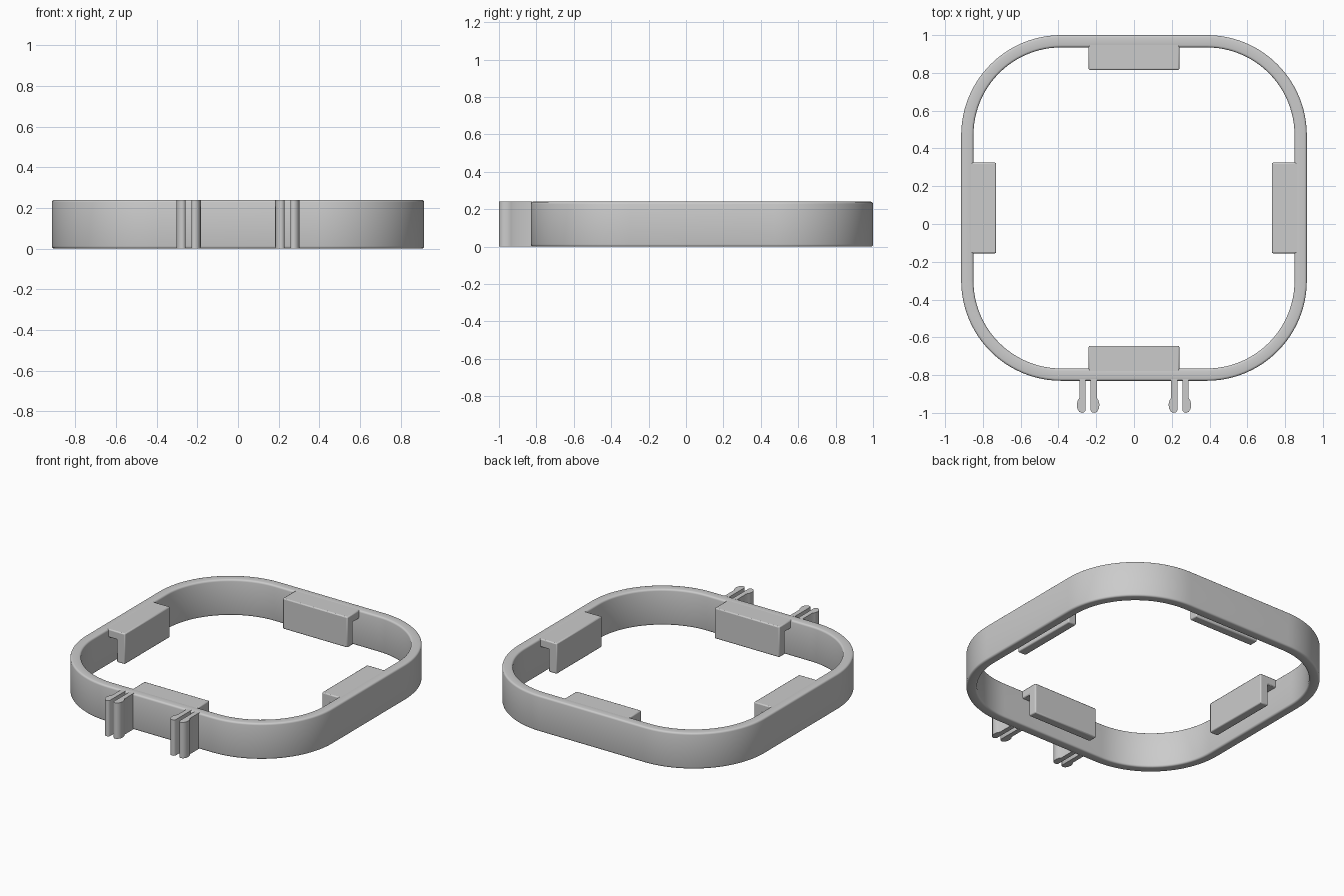
import bpy
import bmesh
import math
from mathutils import Matrix, Vector

cube = bpy.data.objects.get("Cube")
if cube:
    bpy.data.objects.remove(cube, do_unlink=True)

HEIGHT = 0.24
HALF = 0.915        # half width of the frame
CORNER = 0.53       # outer corner radius
WALL = 0.065
CENTRE_Y = 0.085
ROUND = 0.012       # edge rounding of the frame

grey = bpy.data.materials.new("plain_grey")
grey.use_nodes = True
colour = (0.6, 0.6, 0.6, 1.0)
grey.diffuse_color = colour
grey.node_tree.nodes["Principled BSDF"].inputs["Base Color"].default_value = colour


def finish(name, bm, angle=35, bevel=0):
    bmesh.ops.recalc_face_normals(bm, faces=bm.faces)
    mesh = bpy.data.meshes.new(name)
    bm.to_mesh(mesh)
    bm.free()
    mesh.materials.append(grey)
    obj = bpy.data.objects.new(name, mesh)
    bpy.context.collection.objects.link(obj)
    bpy.ops.object.select_all(action="DESELECT")
    obj.select_set(True)
    bpy.context.view_layer.objects.active = obj
    if bevel:
        mod = obj.modifiers.new("soft_edges", "BEVEL")
        mod.width = bevel
        mod.segments = 2
        mod.limit_method = "ANGLE"
    bpy.ops.object.shade_smooth_by_angle(angle=math.radians(angle))
    return obj


def prism(points, direction):
    """Closed solid: a flat outline extruded along a direction."""
    bm = bmesh.new()
    face = bm.faces.new([bm.verts.new(p) for p in points])
    result = bmesh.ops.extrude_face_region(bm, geom=[face], use_keep_orig=True)
    moved = [g for g in result["geom"] if isinstance(g, bmesh.types.BMVert)]
    bmesh.ops.translate(bm, verts=moved, vec=direction)
    return bm


def rounded_square(inset, steps=24):
    """Outline of the frame, moved inwards by inset."""
    mid, radius = HALF - CORNER, CORNER - inset
    points = []
    for corner in range(4):
        turn = corner * math.pi / 2
        offset = Matrix.Rotation(turn, 2) @ Vector((mid, mid))
        for i in range(steps + 1):
            a = turn + math.pi / 2 * i / steps
            points.append((offset.x + radius * math.cos(a),
                           offset.y + radius * math.sin(a) + CENTRE_Y))
    return points


# Frame: a rounded wall section swept around the rounded square
section = []
for inset, z, start in ((ROUND, ROUND, 180), (ROUND, HEIGHT - ROUND, 90),
                        (WALL - ROUND, HEIGHT - ROUND, 0),
                        (WALL - ROUND, ROUND, -90)):
    for k in range(4):
        a = math.radians(start + 90 - 30 * k)
        section.append((inset + ROUND * math.cos(a), z + ROUND * math.sin(a)))
bm = bmesh.new()
loops = [[bm.verts.new((x, y, z)) for x, y in rounded_square(inset)]
         for inset, z in section]
for i, loop in enumerate(loops):
    following = loops[(i + 1) % len(loops)]
    for j in range(len(loop)):
        k = (j + 1) % len(loop)
        bm.faces.new((loop[j], loop[k], following[k], following[j]))
finish("frame", bm)

# Hooked clips: an inward shelf with a hanging lip, one on each side
hook = [(0.87, HEIGHT), (0.73, HEIGHT), (0.73, 0.035), (0.79, 0.035),
        (0.79, 0.185), (0.87, 0.185)]
for i, side in enumerate(("left", "back", "right", "front")):
    bm = prism([(d, -0.24, z) for d, z in hook], (0, 0.48, 0))
    place = Matrix.Translation((0, CENTRE_Y, 0)) @ Matrix.Rotation(i * math.pi / 2, 4, "Z")
    bmesh.ops.transform(bm, matrix=place, verts=bm.verts)
    finish(side + "_clip", bm, bevel=0.007)

# Snap prongs: two pairs at the front, each prong with a bulging tip
prong = [(0.014, -0.82), (0.046, -0.82), (0.046, -0.92), (0.055, -0.935),
         (0.06, -0.955), (0.057, -0.978), (0.047, -0.994), (0.033, -1.0),
         (0.021, -0.997), (0.014, -0.988)]
for side, sx in (("left", 1), ("right", -1)):
    for part, px in (("outer", 1), ("inner", -1)):
        outline = [(sx * (0.243 + px * x), y, 0) for x, y in prong]
        finish(f"{side}_{part}_prong", prism(outline, (0, 0, HEIGHT)), angle=40)
